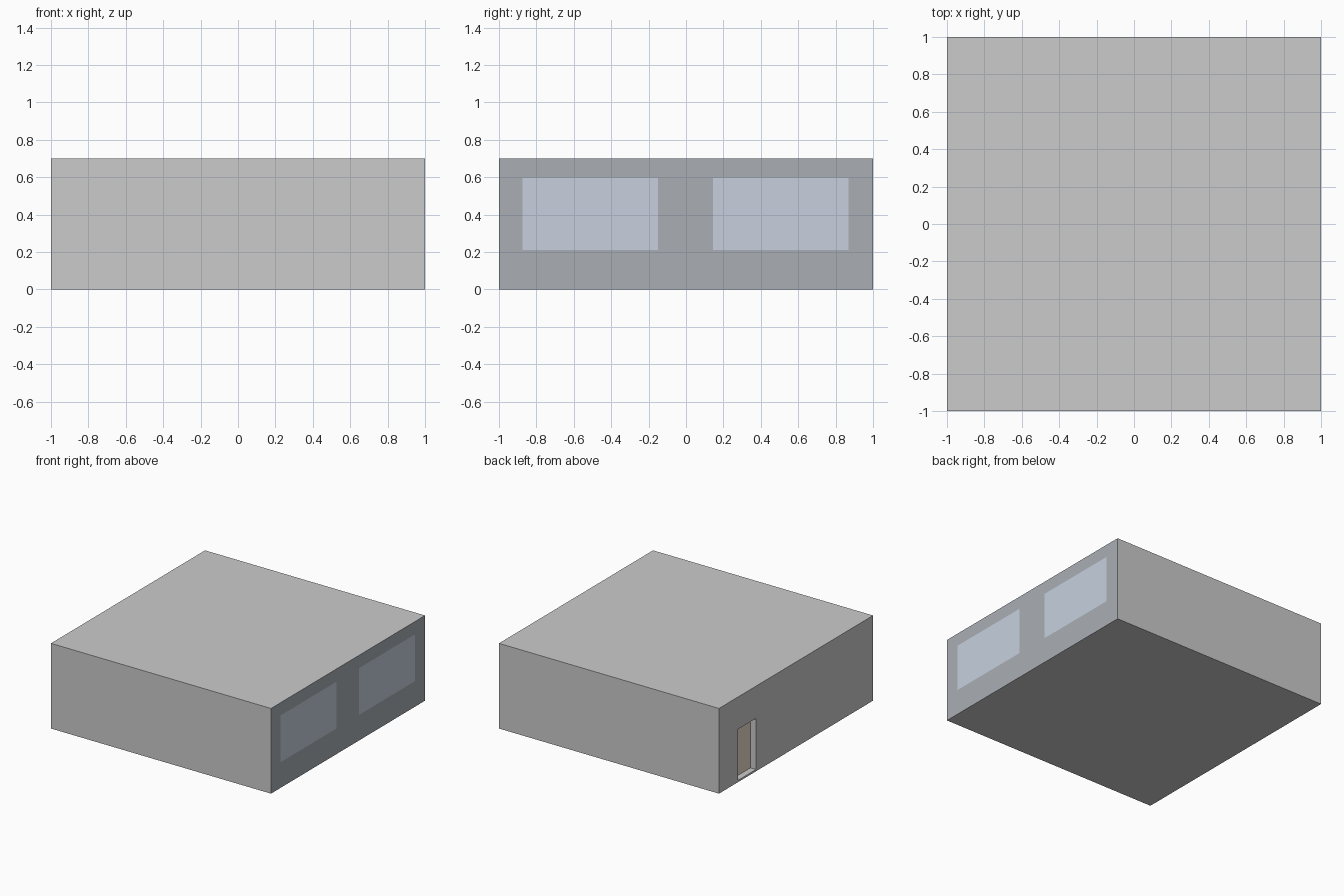
import bpy

if "Cube" in bpy.data.objects:
    bpy.data.objects.remove(bpy.data.objects["Cube"])

H = 0.70                                  # building height
DEPTH = 0.05                              # doorway depth
DOOR_Y, DOOR_Z = (0.52, 0.75), (0.015, 0.435)
WIN_Y = [(-0.875, -0.15), (0.145, 0.87)]
WIN_Z = (0.21, 0.595)


def material(name, rgb):
    m = bpy.data.materials.new(name)
    m.diffuse_color = (*rgb, 1)
    m.use_nodes = True
    m.node_tree.nodes["Principled BSDF"].inputs["Base Color"].default_value = m.diffuse_color
    return m


def make(name, quads, mat=None):
    """Mesh object from quads, each a list of four corners."""
    verts, faces = [], []
    for q in quads:
        ids = []
        for p in q:
            if p not in verts:
                verts.append(p)
            ids.append(verts.index(p))
        faces.append(ids)
    me = bpy.data.meshes.new(name)
    me.from_pydata(verts, [], faces)
    ob = bpy.data.objects.new(name, me)
    bpy.context.collection.objects.link(ob)
    if mat:
        me.materials.append(mat)
    return ob


def side(x, ys, zs):
    """Upright rectangle facing away from the centre along x."""
    (a, b), (c, d) = ys, zs
    q = [(x, a, c), (x, b, c), (x, b, d), (x, a, d)]
    return q if x > 0 else q[::-1]


def wall(x, ycuts, zcuts, holes):
    """Wall split at the cuts, leaving out the cells listed in holes."""
    return [side(x, ycuts[i:i + 2], zcuts[j:j + 2])
            for i in range(len(ycuts) - 1) for j in range(len(zcuts) - 1)
            if (i, j) not in holes]


# shell: front, back, roof, underside and the wall with the doorway
shell = [
    [(-1, -1, 0), (1, -1, 0), (1, -1, H), (-1, -1, H)],
    [(1, 1, 0), (-1, 1, 0), (-1, 1, H), (1, 1, H)],
    [(-1, -1, H), (1, -1, H), (1, 1, H), (-1, 1, H)],
    [(-1, 1, 0), (1, 1, 0), (1, -1, 0), (-1, -1, 0)],
]
shell += wall(-1, [-1, *DOOR_Y, 1], [0, *DOOR_Z, H], {(1, 1)})

# doorway reveals
outer = side(-1, DOOR_Y, DOOR_Z)
inner = side(-1 + DEPTH, DOOR_Y, DOOR_Z)
inner = [(-1 + DEPTH, p[1], p[2]) for p in outer]
for k in range(4):
    n = (k + 1) % 4
    shell.append([outer[k], outer[n], inner[n], inner[k]])
make("building_shell", shell)

# door leaf
make("door", [inner], material("door_wood", (0.82, 0.70, 0.60)))

# dark facade with flush windows
make("facade", wall(1, [-1, *WIN_Y[0], *WIN_Y[1], 1], [0, *WIN_Z, H],
                    {(1, 1), (3, 1)}),
     material("facade_dark", (0.40, 0.43, 0.46)))
glass = material("window_glass", (0.57, 0.63, 0.73))
for i, ys in enumerate(WIN_Y):
    make(f"window_{i + 1}", [side(1, ys, WIN_Z)], glass)
